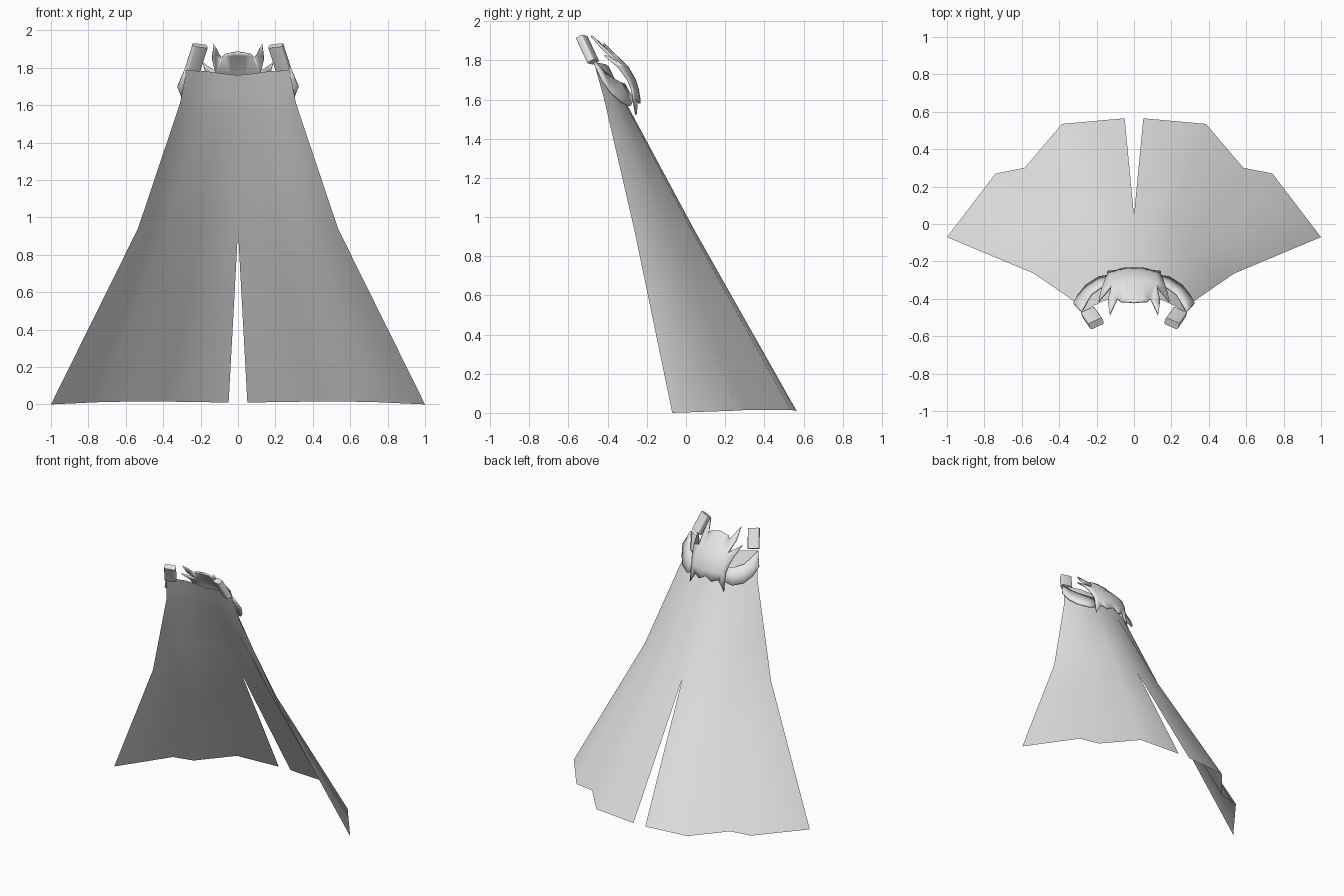
import bpy
import bmesh
import math
from mathutils import Matrix, Vector

old = bpy.data.objects.get("Cube")
if old:
    bpy.data.objects.remove(old, do_unlink=True)

grey = bpy.data.materials.new("light grey")
grey.use_nodes = True
grey.diffuse_color = (0.8, 0.8, 0.8, 1)
grey.node_tree.nodes["Principled BSDF"].inputs["Base Color"].default_value = grey.diffuse_color


def finish(name, bm, thickness=0, angle=60):
    """Turn a half-model mesh into a mirrored, smooth-shaded object."""
    mesh = bpy.data.meshes.new(name)
    bm.to_mesh(mesh)
    bm.free()
    mesh.materials.append(grey)
    obj = bpy.data.objects.new(name, mesh)
    bpy.context.collection.objects.link(obj)
    mirror = obj.modifiers.new("Mirror", "MIRROR")
    mirror.use_clip = True
    if thickness:
        solid = obj.modifiers.new("Thickness", "SOLIDIFY")
        solid.thickness = thickness
        solid.offset = -1
    bpy.ops.object.select_all(action="DESELECT")
    obj.select_set(True)
    bpy.context.view_layer.objects.active = obj
    bpy.ops.object.shade_smooth_by_angle(angle=math.radians(angle))
    return obj


def loft(sections, steps):
    """Skin a sheet through matching rows of points, with even steps between."""
    rows = []
    for lower, upper in zip(sections, sections[1:]):
        for i in range(steps):
            rows.append([Vector(a).lerp(Vector(b), i / steps) for a, b in zip(lower, upper)])
    rows.append([Vector(p) for p in sections[-1]])
    bm = bmesh.new()
    grid = [[bm.verts.new(p) for p in row] for row in rows]
    for low, high in zip(grid, grid[1:]):
        for i in range(len(low) - 1):
            bm.faces.new((low[i + 1], low[i], high[i], high[i + 1]))
    return bm


# Cape: flared folds at the hem, split below the waist, narrow at the collar
hem = [(.05, .565, .01), (.385, .535, .015), (.585, .3, .015), (.74, .27, .012), (1, -.07, 0)]
waist = [(0, .045, .93), (.2, .03, .93), (.32, -.08, .93), (.4, -.11, .93), (.535, -.265, .94)]
neck = [(0, -.315, 1.6), (.11, -.32, 1.6), (.19, -.345, 1.6), (.25, -.37, 1.6), (.31, -.42, 1.61)]
collar = [(0, -.39, 1.76), (.09, -.395, 1.77), (.16, -.41, 1.78), (.21, -.435, 1.785), (.275, -.47, 1.79)]
finish("cape", loft([hem, waist, neck, collar], 3))

# Collar bands wrapping from the back plate to the shoulders
band_low = [(.1, -.265, 1.6), (.19, -.28, 1.57), (.26, -.325, 1.59), (.3, -.375, 1.635), (.325, -.42, 1.7)]
band_top = [(.11, -.31, 1.68), (.18, -.335, 1.69), (.23, -.37, 1.71), (.26, -.42, 1.75), (.285, -.465, 1.795)]
finish("collar_band", loft([band_low, band_top], 2), thickness=.012)

# Horned back plate: half outline in x and z, bent over a curved profile
outline = [(0, 1.888), (.07, 1.875), (.09, 1.855), (.13, 1.93), (.14, 1.85), (.125, 1.785),
           (.19, 1.83), (.165, 1.74), (.145, 1.66), (.145, 1.525), (.1, 1.6), (.05, 1.58), (0, 1.61)]
bend = [(1.5, -.215), (1.65, -.24), (1.7, -.255), (1.77, -.295), (1.87, -.4), (1.95, -.475)]


def plate_depth(x, z):
    for (z0, y0), (z1, y1) in zip(bend, bend[1:]):
        if z <= z1:
            break
    return y0 + (y1 - y0) * (z - z0) / (z1 - z0) - 1.5 * x * x


bm = bmesh.new()
bm.faces.new([bm.verts.new((x, 0, z)) for x, z in outline])
cuts = [((0, 0, z), (0, 0, 1)) for z, y in bend[1:-1]]
cuts += [((x, 0, 0), (1, 0, 0)) for x in (.04, .08, .12)]
for point, normal in cuts:
    geom = bm.verts[:] + bm.edges[:] + bm.faces[:]
    bmesh.ops.bisect_plane(bm, geom=geom, plane_co=point, plane_no=normal)
for v in bm.verts:
    v.co.y = plate_depth(v.co.x, v.co.z)
bm.normal_update()
if sum(f.normal.y for f in bm.faces) < 0:
    bmesh.ops.reverse_faces(bm, faces=bm.faces[:])
finish("back_plate", bm, thickness=.01)

# Tilted shoulder clasps
up = Vector((-.045, -.065, .14)).normalized()
across = Vector((.08, -.03, 0))
across = (across - up * across.dot(up)).normalized()
axes = Matrix((across, up.cross(across), up)).transposed().to_4x4()
size = Matrix.Diagonal((.08, .04, .145, 1))
bm = bmesh.new()
bmesh.ops.create_cube(bm, size=1, matrix=Matrix.Translation((.222, -.503, 1.855)) @ axes @ size)
long_edges = [e for e in bm.edges if abs((e.verts[0].co - e.verts[1].co).normalized().dot(up)) > .9]
bmesh.ops.bevel(bm, geom=long_edges, offset=.008, segments=2, affect="EDGES", profile=.5)
finish("shoulder_clasp", bm)
